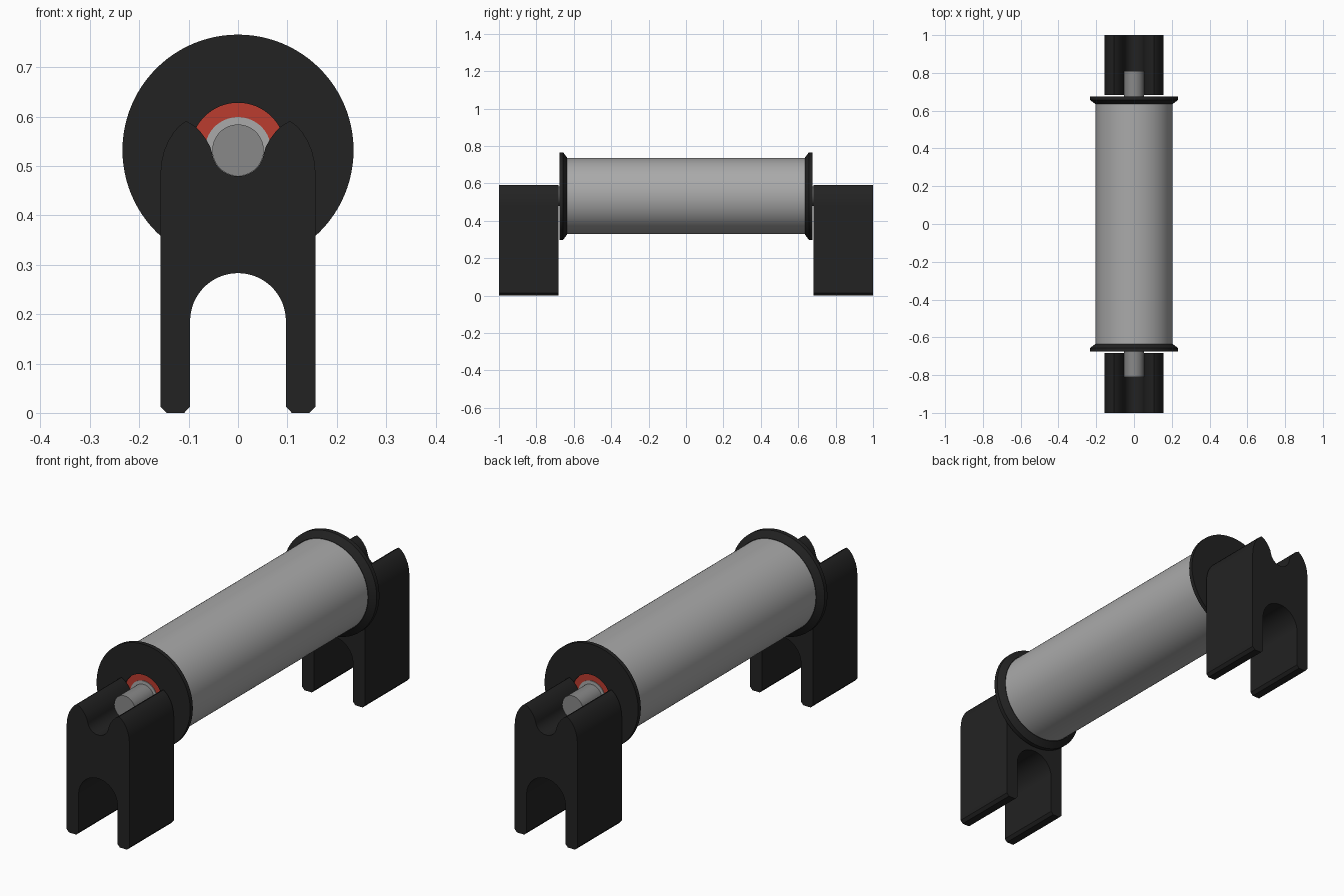
import bpy, bmesh, math

if "Cube" in bpy.data.objects:
    bpy.data.objects.remove(bpy.data.objects["Cube"])

AXIS_Z = 0.532


def material(name, rgb):
    m = bpy.data.materials.new(name)
    m.diffuse_color = (*rgb, 1)
    m.use_nodes = True
    m.node_tree.nodes["Principled BSDF"].inputs["Base Color"].default_value = m.diffuse_color
    return m


black = material("black plastic", (0.016, 0.016, 0.016))
light_grey = material("light grey metal", (0.40, 0.40, 0.40))
mid_grey = material("mid grey steel", (0.25, 0.25, 0.25))
red = material("red seal", (0.50, 0.045, 0.028))


def finish(name, bm, mat):
    bmesh.ops.recalc_face_normals(bm, faces=bm.faces)
    mesh = bpy.data.meshes.new(name)
    bm.to_mesh(mesh)
    bm.free()
    mesh.materials.append(mat)
    ob = bpy.data.objects.new(name, mesh)
    bpy.context.collection.objects.link(ob)
    bpy.context.view_layer.objects.active = ob
    ob.select_set(True)
    bpy.ops.object.shade_smooth_by_angle(angle=math.radians(30))
    ob.select_set(False)
    return ob


def lathe(name, profile, mat, closed=False, steps=96):
    """Revolve (radius, y) points round the roller axis."""
    bm = bmesh.new()
    rings = []
    for r, y in profile:
        rings.append([bm.verts.new((r * math.cos(a), y, AXIS_Z + r * math.sin(a)))
                      for a in (2 * math.pi * i / steps for i in range(steps))])
    pairs = list(zip(rings, rings[1:]))
    if closed:
        pairs.append((rings[-1], rings[0]))
    else:
        bm.faces.new(rings[0])
        bm.faces.new(rings[-1])
    for a, b in pairs:
        for i in range(steps):
            j = (i + 1) % steps
            bm.faces.new((a[i], a[j], b[j], b[i]))
    return finish(name, bm, mat)


def arc(cx, cz, r, start, end, n):
    return [(cx + r * math.cos(math.radians(start + (end - start) * i / n)),
             cz + r * math.sin(math.radians(start + (end - start) * i / n)))
            for i in range(n + 1)]


def bracket(name, y0, y1):
    # right half outline, from the leg arch crown round to the axle cradle
    half = arc(0, 0.186, 0.097, 90, 0, 16)
    half += [(0.097, 0.013), (0.109, 0), (0.145, 0), (0.157, 0.013)]
    half += [(0.157, 0.485), (0.155, 0.508), (0.150, 0.530), (0.141, 0.551),
             (0.130, 0.569), (0.118, 0.582), (0.105, 0.591)]
    half += [(0.088, 0.581), (0.075, 0.568), (0.064, 0.553), (0.056, 0.538)]
    half += arc(0, 0.532, 0.0525, -10, -90, 14)
    outline = half + [(-x, z) for x, z in reversed(half[1:-1])]
    bm = bmesh.new()
    face = bm.faces.new([bm.verts.new((x, y0, z)) for x, z in outline])
    ext = bmesh.ops.extrude_face_region(bm, geom=[face])
    verts = [g for g in ext["geom"] if isinstance(g, bmesh.types.BMVert)]
    bmesh.ops.translate(bm, verts=verts, vec=(0, y1 - y0, 0))
    return finish(name, bm, black)


# roller tube and axle
lathe("roller_tube", [(0.204, -0.645), (0.204, 0.645)], light_grey)
lathe("axle", [(0.052, -0.81), (0.052, 0.81)], mid_grey)

# end flanges, bearings and brackets, the same at both ends
for end, s in (("front", -1), ("back", 1)):
    lathe(end + "_flange", [(0.096, s * 0.64), (0.206, s * 0.636), (0.234, s * 0.657),
                            (0.234, s * 0.676), (0.096, s * 0.676)], black, closed=True)
    lathe(end + "_bearing_seal", [(0.066, s * 0.64), (0.0965, s * 0.64),
                                  (0.0965, s * 0.671), (0.066, s * 0.671)], red, closed=True)
    lathe(end + "_bearing_ring", [(0.051, s * 0.64), (0.067, s * 0.64),
                                  (0.067, s * 0.674), (0.051, s * 0.674)], light_grey, closed=True)
    bracket(end + "_bracket", s * 0.683, s * 1.0)
